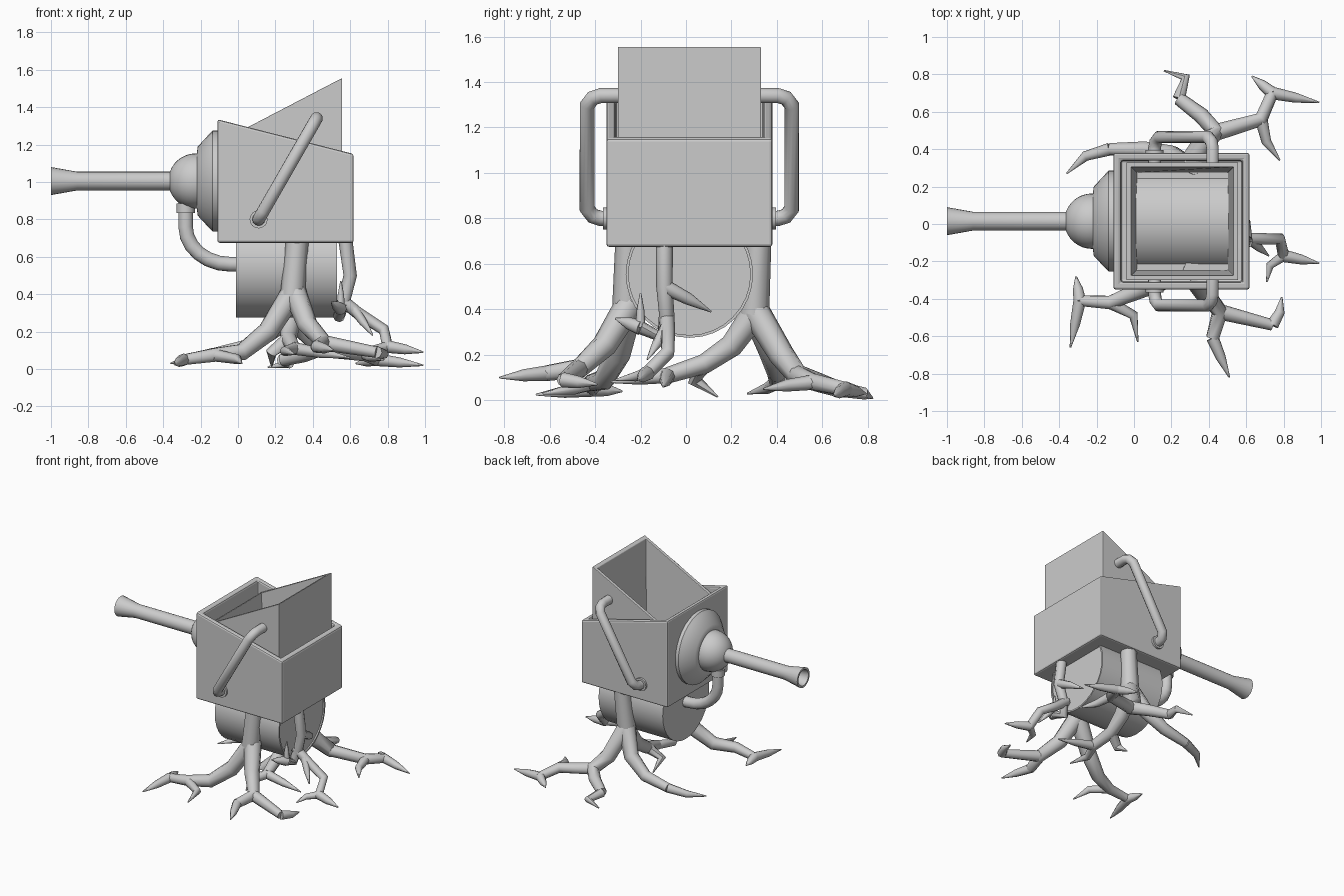
import bpy, bmesh, math
from mathutils import Vector

if "Cube" in bpy.data.objects:
    bpy.data.objects.remove(bpy.data.objects["Cube"])

CY = 0.015  # centre line of the machine in y


def finish(name, bm, angle=None, bevel=0):
    bmesh.ops.recalc_face_normals(bm, faces=bm.faces)
    me = bpy.data.meshes.new(name)
    bm.to_mesh(me)
    bm.free()
    ob = bpy.data.objects.new(name, me)
    bpy.context.collection.objects.link(ob)
    if bevel:
        m = ob.modifiers.new("bevel", 'BEVEL')
        m.width, m.segments = bevel, 2
    if angle:
        bpy.ops.object.select_all(action='DESELECT')
        bpy.context.view_layer.objects.active = ob
        ob.select_set(True)
        bpy.ops.object.shade_smooth_by_angle(angle=math.radians(angle))
    return ob


def bridge(bm, a, b):
    n = len(a)
    for i in range(n):
        j = (i + 1) % n
        bm.faces.new((a[i], a[j], b[j], b[i]))


def bin_shell(name, outer, wall, taper, z0, ztop, floor, bevel):
    """Open bin with a sloping rim; outer is (x0, x1, half_width)."""
    bm = bmesh.new()
    slope = (ztop[1] - ztop[0]) / (outer[1] - outer[0])

    def ring(inset, z=None):
        x0, x1, w = outer[0] + inset, outer[1] - inset, outer[2] - inset
        return [bm.verts.new((x, CY + s * w,
                              ztop[0] + slope * (x - outer[0]) if z is None else z))
                for x, s in ((x0, -1), (x1, -1), (x1, 1), (x0, 1))]
    rings = [ring(0, z0), ring(0), ring(wall), ring(wall + taper, z0 + 0.04)]
    for a, b in zip(rings, rings[1:]):
        bridge(bm, a, b)
    if floor:
        bm.faces.new(rings[0])
        bm.faces.new(rings[3])
    else:
        bridge(bm, rings[3], rings[0])
    return finish(name, bm, bevel=bevel)


def lathe_x(name, profile, z, n=32):
    """Revolve (x, radius) points about an axis parallel to x."""
    bm = bmesh.new()
    turn = [2 * math.pi * i / n for i in range(n)]
    rings = [[bm.verts.new((x, CY + r * math.cos(a), z + r * math.sin(a))) for a in turn]
             for x, r in profile]
    for a, b in zip(rings, rings[1:]):
        bridge(bm, a, b)
    bm.faces.new(rings[0])
    bm.faces.new(rings[-1])
    return finish(name, bm, 35)


def sweep(bm, pts, radii, n):
    """Sweep a round section along points."""
    pts = [Vector(p) for p in pts]
    prev = side = None
    for k, p in enumerate(pts):
        t = Vector()
        if k > 0:
            t += (p - pts[k - 1]).normalized()
        if k < len(pts) - 1:
            t += (pts[k + 1] - p).normalized()
        t.normalize()
        side = t.orthogonal() if side is None else side - t * side.dot(t)
        side.normalize()
        up = t.cross(side)
        cur = []
        for i in range(n):
            a = 2 * math.pi * i / n
            cur.append(bm.verts.new(p + radii[k] * (side * math.cos(a) + up * math.sin(a))))
        if prev:
            bridge(bm, prev, cur)
        else:
            bm.faces.new(cur)
        prev = cur
    bm.faces.new(prev)


def tube(name, pts, r, n=12):
    bm = bmesh.new()
    sweep(bm, pts, [r] * len(pts), n)
    return finish(name, bm, 40)


class Root:
    """Collects the limbs and twigs of one root leg in one mesh."""

    def __init__(self):
        self.bm = bmesh.new()

    def limb(self, r0, r1, *pts):
        m = len(pts) - 1
        sweep(self.bm, pts, [r0 + (r1 - r0) * i / m for i in range(m + 1)], 8)

    def twig(self, p, q, kink=0.0, r=0.034):
        """Pointed twig from p to q, its middle pushed sideways by kink."""
        p, q = Vector(p), Vector(q)
        d = q - p
        mid = (p + q) / 2 + kink * Vector((-d.y, d.x, 0))
        sweep(self.bm, (p, mid, q), (r, r * 0.78, 0.004), 8)


# outer housing and slanted hopper nested inside it
bin_shell("housing", (-0.11, 0.618, 0.365), 0.04, 0, 0.675, (1.335, 1.15), True, 0.012)
bin_shell("hopper", (-0.04, 0.557, 0.315), 0.025, 0.03, 0.70, (1.245, 1.556), False, 0.004)

# drum under the housing
lathe_x("drum", [(-0.01, 0.28), (0.53, 0.28), (0.53, 0.268), (0.52, 0.268)], 0.555)

# stepped flange, ball joint and flared hollow barrel
lathe_x("flange", [(-0.10, 0.27), (-0.135, 0.27), (-0.15, 0.255), (-0.215, 0.185),
                   (-0.22, 0.15)], 1.005)
lathe_x("ball", [(-0.225 - 0.148 * math.sin(a), 0.148 * math.cos(a))
                 for a in [math.radians(d) for d in range(-20, 81, 10)]], 1.005)
lathe_x("barrel", [(-0.34, 0.05), (-0.86, 0.05), (-1.0, 0.075), (-1.0, 0.06),
                   (-0.86, 0.036), (-0.5, 0.036)], 1.005, 20)

# feed pipe from ball to drum, with collar
arc = [(-0.04 - 0.24 * math.cos(a), CY, 0.76 - 0.2 * math.sin(a))
       for a in [math.radians(d) for d in range(0, 91, 15)]]
tube("feed_pipe", [(-0.28, CY, 0.9)] + arc + [(0.03, CY, 0.56)], 0.04)
tube("pipe_collar", [(-0.28, CY, 0.835), (-0.28, CY, 0.885)], 0.049, 16)

# bent side handles with round mounts
for s, label in ((-1, "front"), (1, "back")):
    def at(t, w):
        return (0.42 - 0.31 * t, CY + s * w, 1.34 - 0.54 * t)
    half = [(0, 0.29), (0, 0.39), (0.02, 0.425), (0.08, 0.45)]
    path = half + [(1 - t, w) for t, w in reversed(half)]
    tube(label + "_handle", [at(t, w) for t, w in path], 0.034)
    tube(label + "_handle_mount", [at(1, 0.355), at(1, 0.38)], 0.048, 16)

# front root: trunk, left fork, right fork
root = Root()
fork, left, end = (.29, -.26, .38), (-.13, -.42, .075), (-.29, -.41, .05)
right, toe, knob = (.46, -.47, .14), (.42, -.61, .12), (.74, -.54, .09)
root.limb(.06, .066, (.32, -.25, .72), fork)
root.limb(.064, .03, (.3, -.25, .42), (.16, -.3, .2), (.02, -.36, .09), left, end)
root.twig(end, (-.34, -.66, .025))
root.twig(end, (-.31, -.28, .04))
root.twig(left, (.02, -.63, .03), .25)
root.limb(.064, .036, (.3, -.25, .42), (.37, -.36, .24), right, toe)
root.twig(toe, (.51, -.82, .1))
root.limb(.042, .03, right, knob)
root.twig(knob, (.79, -.39, .07), -.1)
finish("front_root", root.bm, 50)

# back root: trunk, outward fork, sideways fork, inward fork under the drum
root = Root()
fork, knee, bend = (.29, .3, .38), (.44, .49, .11), (.24, .67, .05)
out, far = (.68, .56, .08), (.74, .70, .05)
under, mid = (.27, .08, .16), (.3, -.08, .11)
root.limb(.056, .066, (.32, .32, .72), fork)
root.limb(.064, .036, (.29, .3, .4), (.36, .42, .2), knee, (.36, .58, .08), bend)
root.twig(bend, (.16, .82, .01), -.5)
root.limb(.045, .033, knee, out, far)
root.twig(far, (.99, .65, .02))
root.twig(far, (.63, .79, .03))
root.twig(out, (.78, .34, .05), -.1)
root.limb(.062, .034, (.29, .3, .4), (.2, .37, .22), (.06, .4, .12), (-.13, .4, .08))
root.twig((-.13, .4, .08), (-.36, .27, .03), -.12)
root.limb(.06, .036, fork, (.28, .2, .24), under, mid)
root.twig(mid, (.3, -.33, .08), -.2)
root.twig(under, (.18, .14, .015), .8, .04)
root.twig(mid, (.6, -.1, .06))
finish("back_root", root.bm, 50)

# right root: thin trunk with a long crooked limb and hanging twigs
root = Root()
hip, low, heel = (.6, -.095, .5), (.54, -.11, .28), (.8, -.17, .12)
wrist = (.55, -.2, .32)
root.limb(.038, .03, (.57, -.095, .72), hip, (.57, -.085, .38), low, wrist)
root.twig(wrist, (.5, -.31, .36))
root.twig(wrist, (.55, -.2, .47), 0, .022)
root.limb(.034, .03, (.54, -.085, .38), (.64, -.08, .3), (.78, -.08, .21), heel)
root.twig(heel, (.99, -.21, .09))
root.twig(heel, (.71, -.31, .09), -.2, .028)
root.twig((.62, -.085, .32), (.72, -.17, .18), 0, .028)
root.twig(hip, (.55, .11, .39), -.1)
finish("side_root", root.bm, 50)
